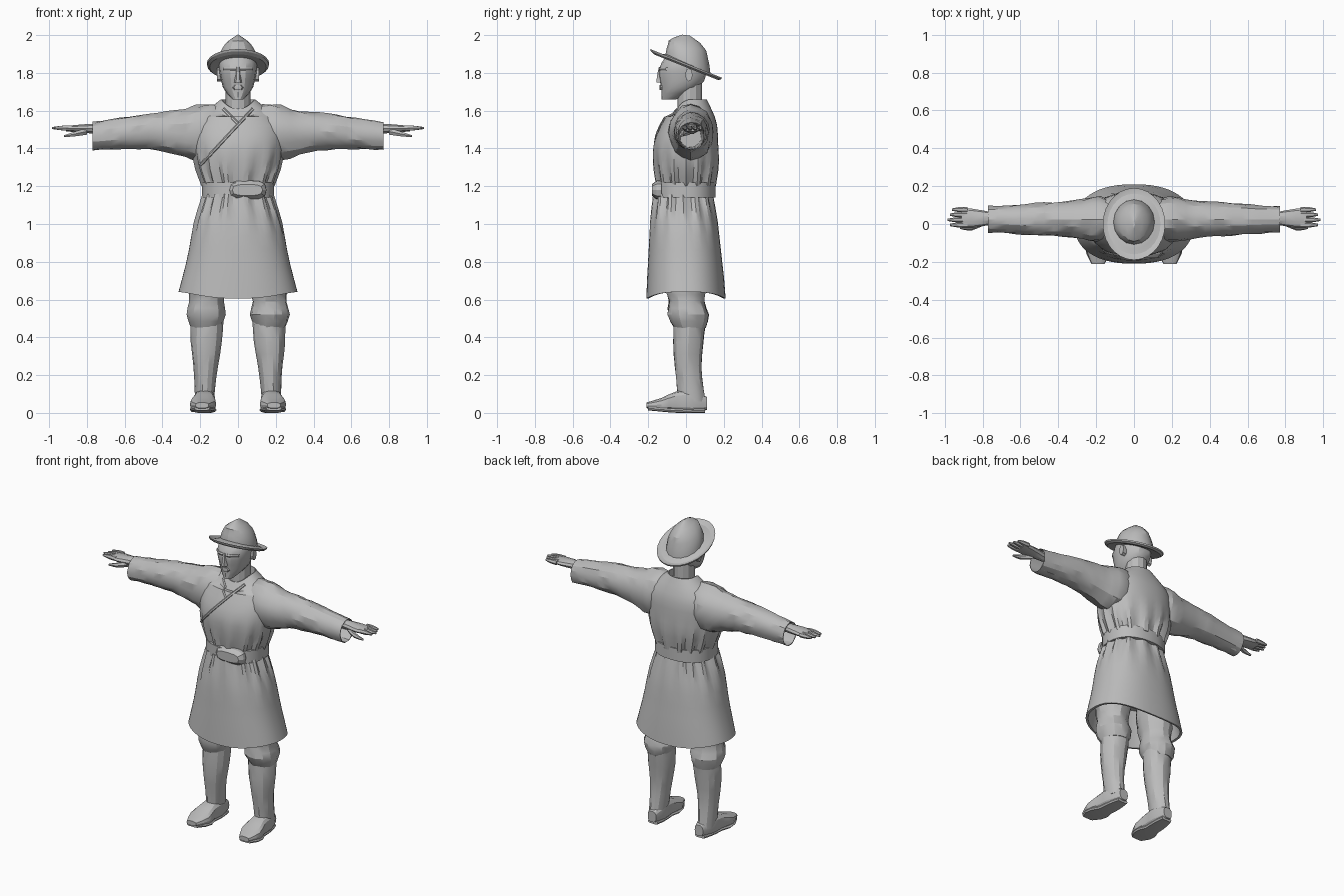
import bpy, bmesh, math, random
from mathutils import Vector
from mathutils.bvhtree import BVHTree

random.seed(4)
if "Cube" in bpy.data.objects:
    bpy.data.objects.remove(bpy.data.objects["Cube"])

# One plain material
grey = bpy.data.materials.new("plain grey")
grey.use_nodes = True
colour = (0.5, 0.5, 0.5, 1)
grey.diffuse_color = colour
grey.node_tree.nodes["Principled BSDF"].inputs["Base Color"].default_value = colour


def curve(keys, t):
    """Smooth curve through evenly spaced keys; a plain number stays constant."""
    if not isinstance(keys, tuple):
        return keys
    last = len(keys) - 1
    i = min(int(t * last), last - 1)
    f = t * last - i
    b, c = keys[i], keys[i + 1]
    a = keys[i - 1] if i > 0 else 2 * b - c
    d = keys[i + 2] if i + 2 <= last else 2 * c - b
    return b + f / 2 * (c - a + f * (2 * a - 5 * b + 4 * c - d + f * (3 * (b - c) + d - a)))


def skin(name, rings):
    """Join rings of points into a capped, shaded tube."""
    bm = bmesh.new()
    loops = [[bm.verts.new(p) for p in ring] for ring in rings]
    for low, high in zip(loops, loops[1:]):
        for k in range(len(low)):
            j = (k + 1) % len(low)
            bm.faces.new((low[k], low[j], high[j], high[k]))
    bm.faces.new(loops[0])
    bm.faces.new(loops[-1])
    bmesh.ops.recalc_face_normals(bm, faces=bm.faces)
    mesh = bpy.data.meshes.new(name)
    bm.to_mesh(mesh)
    bm.free()
    mesh.materials.append(grey)
    obj = bpy.data.objects.new(name, mesh)
    bpy.context.collection.objects.link(obj)
    bpy.ops.object.select_all(action='DESELECT')
    obj.select_set(True)
    bpy.context.view_layer.objects.active = obj
    bpy.ops.object.shade_smooth_by_angle(angle=math.radians(25))
    return obj


def loft(name, axis, along, u, v, ru, rv=None, steps=4, sides=12, side=1, power=2,
         warp=None, noise=0, hollow=False):
    """Sweep an oval along an axis; centre (u, v) and radii follow key curves."""
    rv = ru if rv is None else rv
    # Each stop is (position, curve parameter, scale); hollow ends fold back inside
    stops = [(curve(along, i / steps), i / steps, 1) for i in range(steps + 1)]
    if hollow:
        stops += [(stops[-1][0], 1, 0.95), (curve(along, 0.6), 1, 0.8)]
    rings = []
    for pos, t, scale in stops:
        ring = []
        for k in range(sides):
            a = math.tau * k / sides
            c, s = math.cos(a), math.sin(a)
            grow = scale * (1 + random.uniform(-noise, noise))
            pu = curve(u, t) + curve(ru, t) * grow * math.copysign(abs(c) ** (2 / power), c)
            pv = curve(v, t) + curve(rv, t) * grow * math.copysign(abs(s) ** (2 / power), s)
            p = Vector({'x': (pos, pu, pv), 'y': (pu, pos, pv), 'z': (pu, pv, pos)}[axis])
            if warp:
                warp(p, a)
            p.x *= side
            ring.append(p)
        rings.append(ring)
    return skin(name, rings)


# Gathered cloth: pleats are deepest beside the belt
def gather(p, a):
    depth = 0.08 * max(0, 1 - abs(p.z - 1.18) * 4)
    wave = 1 + depth * math.cos(14 * a + math.sin(3 * a))
    p.x *= wave
    p.y *= wave


def shape_torso(p, a):
    gather(p, a)
    if p.z > 1.6:  # collar dips at the throat
        p.z -= 0.05 * max(0, -math.sin(a)) ** 2


def shape_skirt(p, a):
    gather(p, a)
    if p.z < 0.7:  # hem hangs lower in front and behind
        p.z -= 0.035 * abs(math.sin(a)) ** 3


torso = loft("coat_torso", 'z', (1.2, 1.66), 0, (0, 0, 0, .02, .03),
             (.18, .225, .24, .22, .09), (.15, .17, .17, .14, .08),
             steps=10, sides=56, power=2.2, warp=shape_torso, hollow=True)
loft("coat_skirt", 'z', (1.16, .64), 0, (-.015, 0), (.175, .235, .27, .315),
     (.15, .18, .195, .21), steps=7, sides=56, power=2.3, warp=shape_skirt, hollow=True)

# Belt and its rounded clasp
loft("belt", 'z', (1.14, 1.22), 0, -.005, .19, .16, steps=1, sides=28, power=2.3)
loft("belt_clasp", 'y', (-.13, -.18), .05, 1.18, (.1, .1, .08), (.05, .05, .03), power=3)

# Overlapping lapel edges laid on the chest
chest = BVHTree.FromObject(torso, bpy.context.evaluated_depsgraph_get())
front, throat, hip = Vector((0, 1, 0)), (.08, 1.61), (-.2, 1.31)


def lapel(name, start, end, steps=12):
    """Thin raised strip following the chest between two (x, z) points."""
    path = []
    for i in range(steps + 1):
        x, z = (curve(ends, i / steps) for ends in zip(start, end))
        hit = chest.ray_cast(Vector((x, -1, z)), front)[0]
        if hit:
            path.append(hit)
    across = (path[-1] - path[0]).cross(front).normalized()
    skin(name, [[p + (across * math.cos(a) + front * math.sin(a)) * .009
                 for a in (math.tau * k / 6 for k in range(6))] for p in path])


lapel("lapel_edge", throat, hip)
lapel("inner_lapel_edge", (-throat[0], throat[1]), (0, 1.53))

# Head: neck, skull with jaw, features
loft("neck", 'z', (1.58, 1.75), 0, .02, .065)
loft("head", 'z', (1.66, 1.92), 0, (-.09, -.04, -.02, -.02, -.01, 0),
     (.03, .075, .09, .1, .097, .07), (.04, .09, .12, .125, .11, .08),
     steps=8, sides=16, power=2.2)
loft("nose", 'z', (1.75, 1.83), 0, -.135, (.02, .015, .01), (.025, .02, .01), sides=6)
loft("lips", 'z', (1.71, 1.735), 0, -.125, (.02, .03, .02), .015, sides=8)
loft("chin", 'z', (1.67, 1.7), 0, -.11, .025, .02, sides=8)


# Hat: tilted upturned brim and pinched crown
def lean(p, a):
    p.z -= p.y * min(0.4, (2.05 - p.z) * 2.5)


loft("hat_brim", 'z', (1.84, 1.83, 1.85, 1.84, 1.86), 0, 0, (.09, .15, .165, .14, .09),
     (.1, .17, .19, .16, .1), steps=8, sides=28, warp=lean)
loft("hat_crown", 'z', (1.84, 2), 0, (.01, .01, 0), (.11, .105, .09, .06, .005),
     (.12, .115, .105, .09, .02), steps=6, sides=16, warp=lean)

# Paired parts, built once and repeated on each side
for side, word in ((1, "left"), (-1, "right")):
    loft(word + "_brow", 'x', (.01, .08), (-.135, -.13, -.1), 1.82, .01, sides=6, side=side)
    loft(word + "_ear", 'x', (.085, .11), .015, 1.79, .02, .035, steps=1, sides=8, side=side)

    # Wrinkled sleeve with an open cuff
    loft(word + "_sleeve", 'x', (.08, .77), .025, (1.5, 1.48, 1.49, 1.48, 1.465),
         (.09, .12, .1, .09, .085, .075, .07), (.12, .15, .12, .1, .09, .08, .075),
         steps=14, sides=16, side=side, noise=.05, hollow=True)

    # Hand with four fingers and a thumb
    loft(word + "_palm", 'x', (.7, .91), .03, 1.505, (.03, .035, .05, .05),
         (.03, .025, .015), sides=10, side=side)
    for finger in range(4):
        reach = .985 - .012 * abs(finger - 1)
        loft(word + "_finger", 'x', (.88, reach), finger * .027 - .005, 1.508,
             (.014, .014, .006), sides=6, side=side)
    loft(word + "_thumb", 'x', (.8, .92), (.01, -.02, -.02), (1.49, 1.465),
         (.02, .015, .006), sides=6, side=side)

    # Baggy trousers folding over the boot tops
    loft(word + "_trouser_leg", 'z', (.8, .45), (.15, .165, .17), (0, 0, .02),
         (.1, .105, .1, .09, .105, .08), (.11, .115, .11, .095, .11, .085),
         steps=10, sides=14, side=side, noise=.04)

    # Tall boot
    loft(word + "_boot_shaft", 'z', (.5, .06), (.163, .177), (.02, .01, .03),
         (.087, .08, .06, .05), (.087, .08, .07, .075), steps=7, sides=14, side=side, noise=.02)
    loft(word + "_boot_foot", 'y', (.11, -.21), (.17, .19), (.05, .06, .06, .045, .04),
         (.03, .055, .056, .07, .035), (.035, .06, .055, .035, .015),
         steps=8, sides=14, side=side, power=2.8)
    loft(word + "_boot_sole", 'y', (.1, -.2), (.17, .19), (.012, .012, .025),
         (.035, .05, .05, .075, .04), .012, steps=6, sides=10, side=side, power=4)
